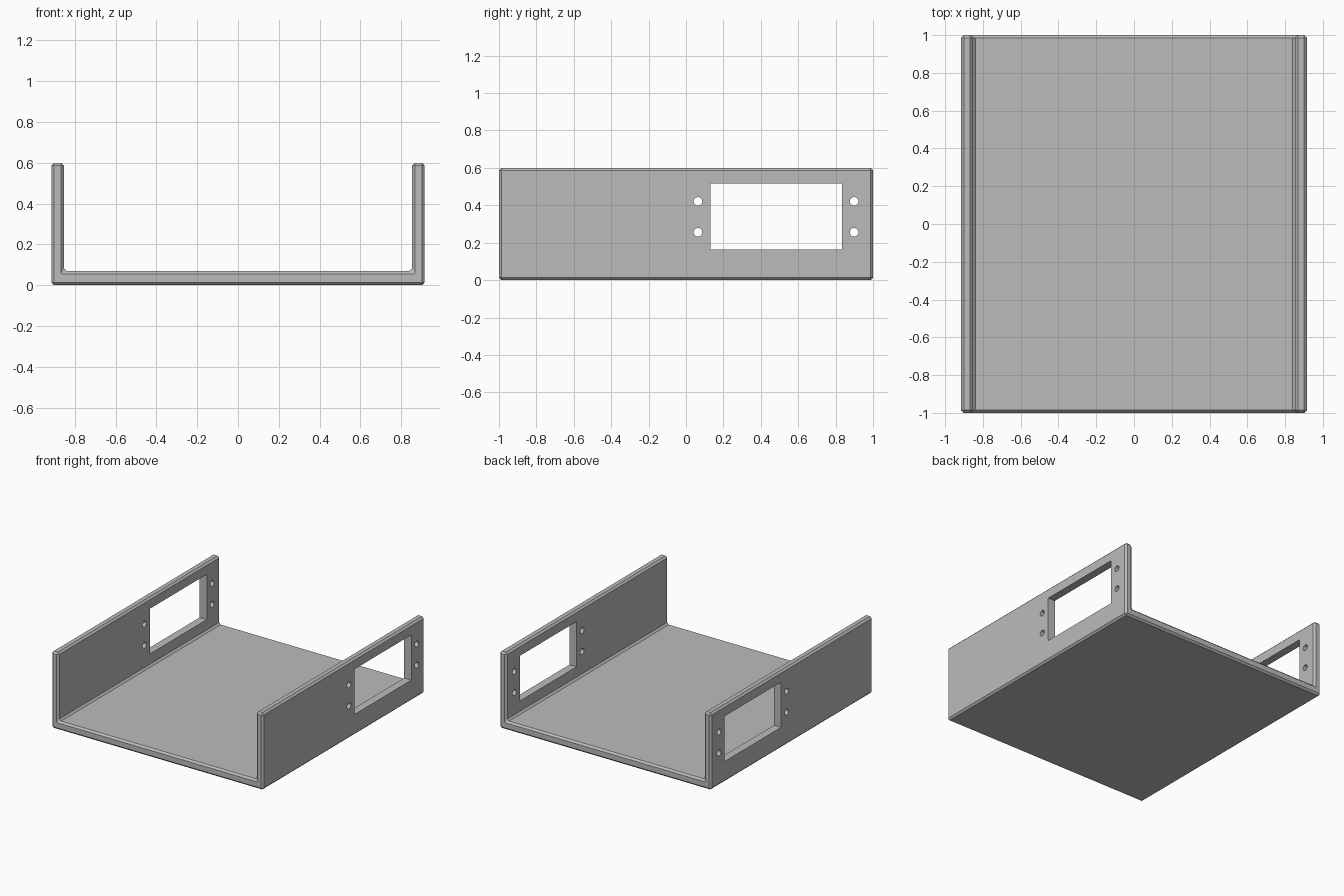
import bpy, bmesh
from math import radians
from mathutils import Matrix, Vector

cube = bpy.data.objects.get("Cube")
if cube:
    bpy.data.objects.remove(cube, do_unlink=True)

HALF_W, HALF_L, HEIGHT = 0.915, 1.0, 0.6
WALL, FLOOR, CHAMFER = 0.062, 0.069, 0.014

grey = bpy.data.materials.new("plain grey")
colour = (0.5, 0.5, 0.5, 1)
grey.use_nodes = True
grey.diffuse_color = colour
grey.node_tree.nodes["Principled BSDF"].inputs["Base Color"].default_value = colour


def make_object(name, bm):
    bmesh.ops.recalc_face_normals(bm, faces=bm.faces)
    mesh = bpy.data.meshes.new(name)
    bm.to_mesh(mesh)
    bm.free()
    mesh.materials.append(grey)
    obj = bpy.data.objects.new(name, mesh)
    bpy.context.collection.objects.link(obj)
    return obj


# U-shaped tray: half profile mirrored, extruded front to back, chamfered
inner = HALF_W - WALL
half = [(HALF_W, 0), (HALF_W, HEIGHT), (inner, HEIGHT), (inner, FLOOR)]
profile = half + [(-x, z) for x, z in reversed(half)]
bm = bmesh.new()
face = bm.faces.new([bm.verts.new((x, -HALF_L, z)) for x, z in profile])
ext = bmesh.ops.extrude_face_region(bm, geom=[face])
moved = [g for g in ext["geom"] if isinstance(g, bmesh.types.BMVert)]
bmesh.ops.translate(bm, verts=moved, vec=Vector((0, 2 * HALF_L, 0)))
bmesh.ops.recalc_face_normals(bm, faces=bm.faces)
bmesh.ops.bevel(bm, geom=list(bm.edges), offset=CHAMFER, segments=1,
                profile=0.5, affect='EDGES')
tray = make_object("tray", bm)

# Cutter through both walls: a window with two screw holes at each end
bm = bmesh.new()
y0, y1, z0, z1 = 0.131, 0.833, 0.163, 0.516
bmesh.ops.create_cube(bm, size=1, matrix=Matrix.Translation((0, (y0 + y1) / 2, (z0 + z1) / 2))
                      @ Matrix.Diagonal((3, y1 - y0, z1 - z0, 1)))
for y in (0.064, 0.899):
    for z in (0.256, 0.421):
        bmesh.ops.create_cone(bm, cap_ends=True, segments=24, radius1=0.023,
                              radius2=0.023, depth=3,
                              matrix=Matrix.Translation((0, y, z))
                              @ Matrix.Rotation(radians(90), 4, 'Y'))
cutter = make_object("opening_cutter", bm)
cutter.hide_render = True

cut = tray.modifiers.new("openings", 'BOOLEAN')
cut.operation = 'DIFFERENCE'
cut.solver = 'EXACT'
cut.object = cutter
bpy.context.view_layer.objects.active = tray
tray.select_set(True)
bpy.ops.object.modifier_apply(modifier=cut.name)
bpy.data.objects.remove(cutter, do_unlink=True)
